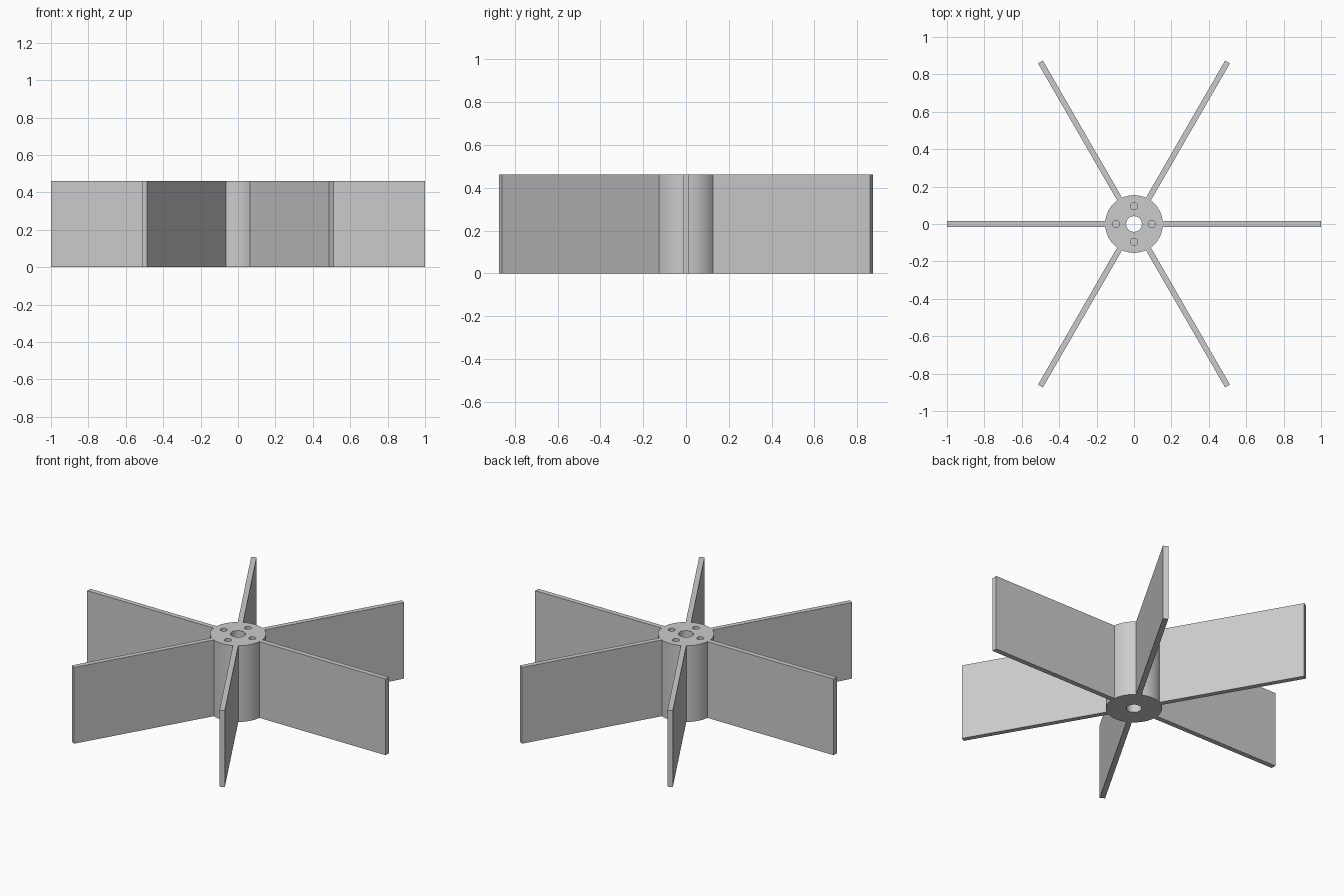
import bpy
from math import cos, sin, pi, radians
from mathutils import Matrix

HEIGHT = 0.462
HUB_R = 0.154
BLADES = 6

if "Cube" in bpy.data.objects:
    bpy.data.objects.remove(bpy.data.objects["Cube"], do_unlink=True)

# Single grey material
grey = bpy.data.materials.new("plain grey")
grey.use_nodes = True
colour = (0.6, 0.6, 0.6, 1)
grey.diffuse_color = colour
grey.node_tree.nodes["Principled BSDF"].inputs["Base Color"].default_value = colour


def cylinder(name, radius, z0, z1, x=0, y=0, sides=32):
    bpy.ops.mesh.primitive_cylinder_add(vertices=sides, radius=radius, depth=z1 - z0,
                                        location=(x, y, (z0 + z1) / 2))
    obj = bpy.context.object
    obj.name = name
    return obj


def select_only(obj):
    bpy.ops.object.select_all(action='DESELECT')
    obj.select_set(True)
    bpy.context.view_layer.objects.active = obj


def cut(target, cutter):
    cutter.hide_render = True
    mod = target.modifiers.new("hole", 'BOOLEAN')
    mod.operation = 'DIFFERENCE'
    mod.solver = 'EXACT'
    mod.object = cutter
    select_only(target)
    bpy.ops.object.modifier_apply(modifier=mod.name)
    bpy.data.objects.remove(cutter, do_unlink=True)


# Hub with a through bore and four blind screw holes in the top
hub = cylinder("hub", HUB_R, 0, HEIGHT, sides=96)
cut(hub, cylinder("bore_cutter", 0.042, -0.1, HEIGHT + 0.1, sides=48))
for i in range(4):
    a = i * pi / 2
    cut(hub, cylinder("screw_hole_cutter", 0.019, HEIGHT - 0.23, HEIGHT + 0.1,
                      0.096 * cos(a), 0.096 * sin(a)))
hub.data.materials.clear()
hub.data.materials.append(grey)
select_only(hub)
bpy.ops.object.shade_smooth_by_angle(angle=radians(30))

# Six flat radial blades, rooted just inside the hub wall
root = HUB_R - 0.003
for i in range(BLADES):
    bpy.ops.mesh.primitive_cube_add(size=1)
    blade = bpy.context.object
    blade.name = f"blade_{i + 1}"
    shape = (Matrix.Translation(((1 + root) / 2, 0, HEIGHT / 2))
             @ Matrix.Diagonal((1 - root, 0.03, HEIGHT, 1)))
    blade.data.transform(Matrix.Rotation(i * 2 * pi / BLADES, 4, 'Z') @ shape)
    blade.data.materials.append(grey)
